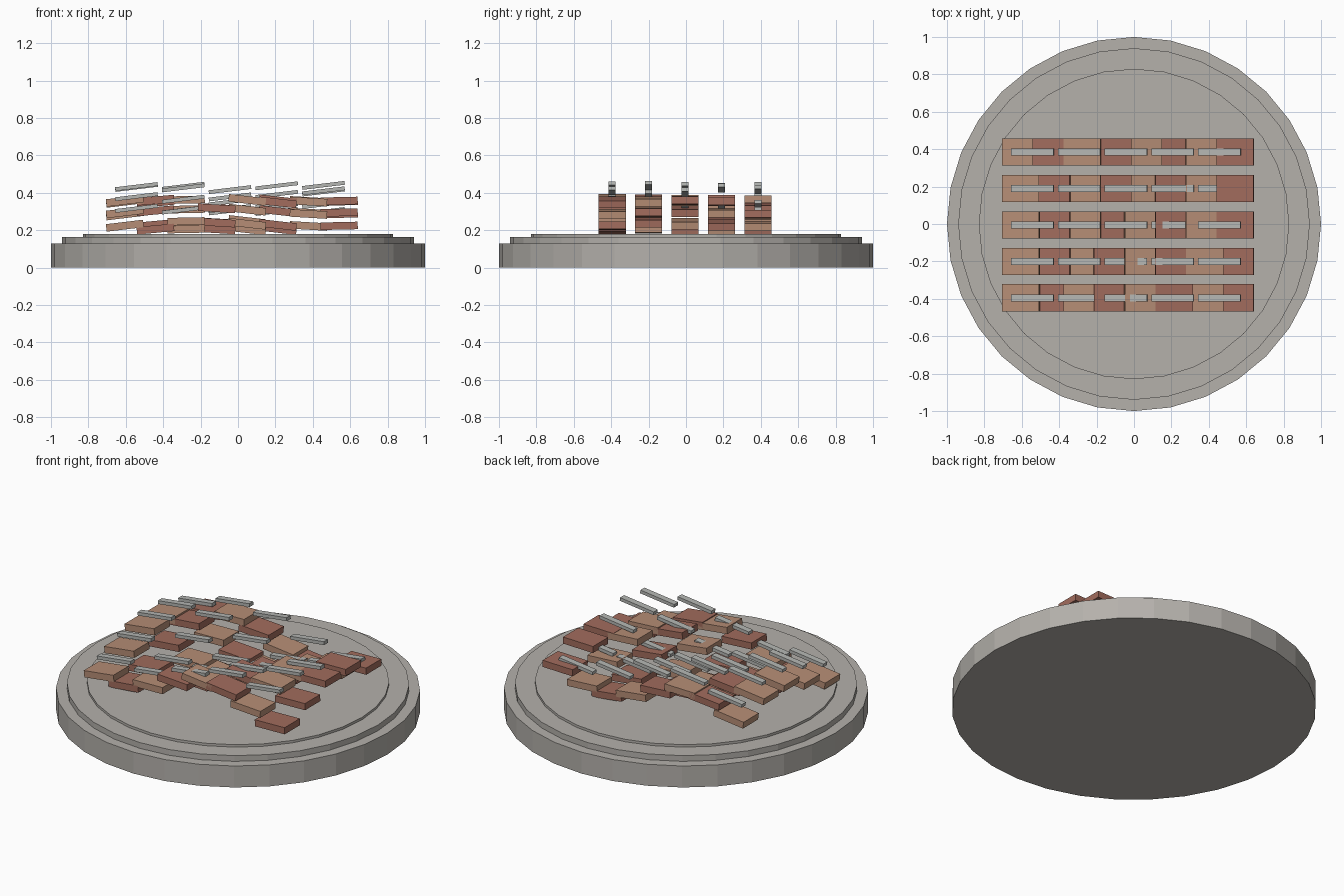
import bpy, math

if "Cube" in bpy.data.objects:
    bpy.data.objects.remove(bpy.data.objects["Cube"])


def material(name, rgb):
    m = bpy.data.materials.new(name)
    m.diffuse_color = (*rgb, 1)
    m.use_nodes = True
    m.node_tree.nodes["Principled BSDF"].inputs["Base Color"].default_value = m.diffuse_color
    return m


stone = material("warm_grey_stone", (0.46, 0.44, 0.41))
metal = material("pale_grey", (0.46, 0.47, 0.45))
tan = material("tan_clay", (0.47, 0.27, 0.18))
red = material("red_clay", (0.36, 0.15, 0.11))


def disc(name, radius, z0, z1):
    bpy.ops.mesh.primitive_cylinder_add(vertices=32, radius=radius, depth=z1 - z0,
                                        location=(0, 0, (z0 + z1) / 2))
    ob = bpy.context.object
    ob.name = name
    ob.data.materials.append(stone)


def box(name, size, loc, tilt, mat):
    # tilt > 0 raises the right-hand (+x) end
    bpy.ops.mesh.primitive_cube_add(size=1, location=loc, rotation=(0, -tilt, 0))
    ob = bpy.context.object
    ob.name = name
    ob.scale = size
    ob.data.materials.append(mat)


# stepped round plinth
disc("plinth_base", 1.0, 0, 0.13)
disc("plinth_step", 0.94, 0.13, 0.165)
disc("plinth_top", 0.83, 0.165, 0.18)

for r in range(5):
    y = 0.385 - 0.195 * r
    # wave of tilted tiles, alternating in colour
    for c in range(8):
        z = 0.285 + 0.08 * math.sin(0.9 * c + r)
        box(f"tile_{r}_{c}", (0.2, 0.146, 0.04), (-0.605 + 0.1636 * c, y, z),
            0.12 * math.cos(0.7 * c), red if c % 2 else tan)
    # thin slats following their own wave above the tiles
    for k in range(5):
        z = 0.37 + 0.07 * math.sin(1.2 * k + r)
        box(f"slat_{r}_{k}", (0.228, 0.038, 0.02), (-0.543 + 0.25 * k, y, z), 0.12, metal)
